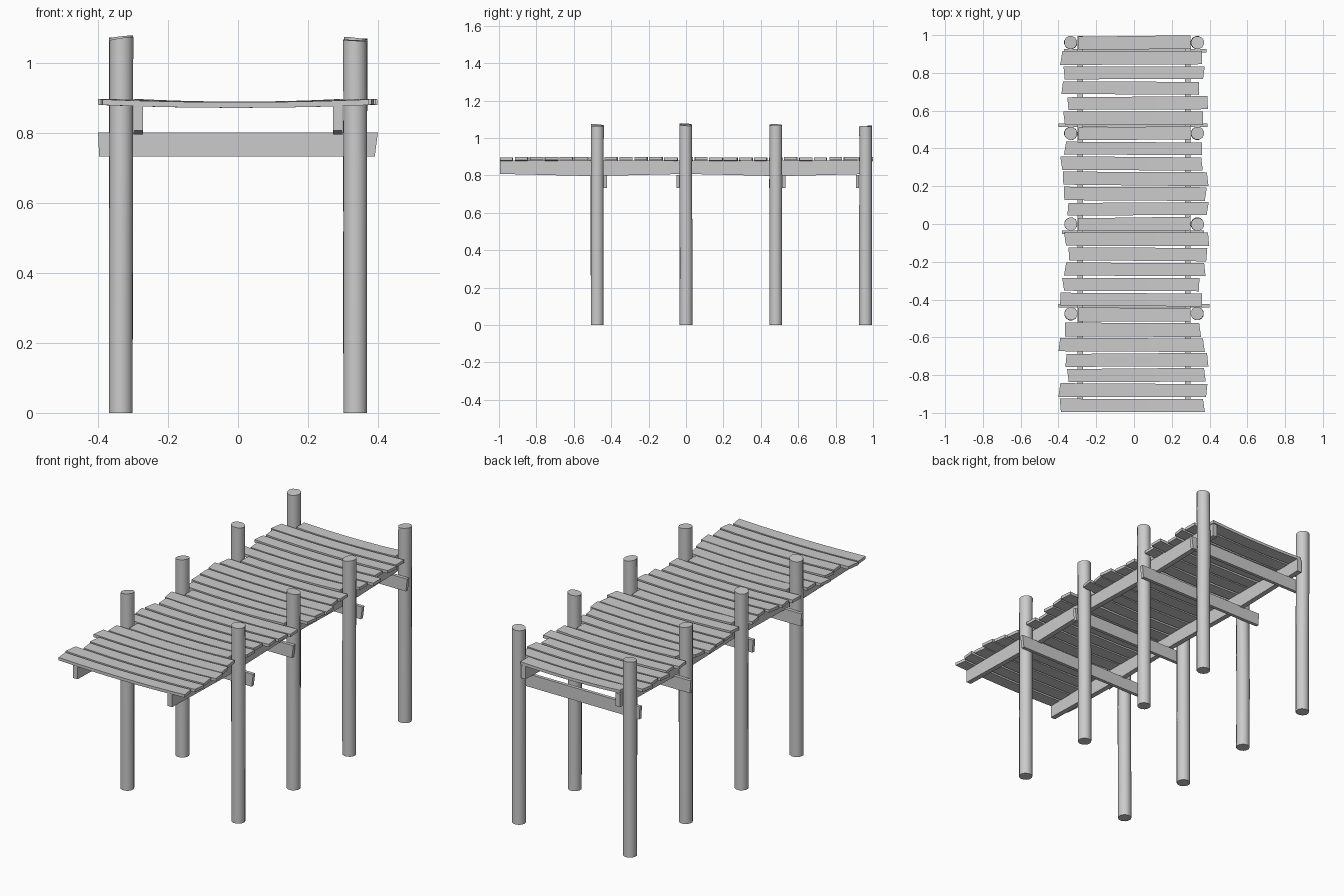
import bpy, bmesh, math, random

random.seed(4)
if "Cube" in bpy.data.objects:
    bpy.data.objects.remove(bpy.data.objects["Cube"], do_unlink=True)

GREY = (0.6, 0.6, 0.6, 1.0)
wood = bpy.data.materials.new("grey_wood")
wood.use_nodes = True
wood.diffuse_color = GREY
wood.node_tree.nodes["Principled BSDF"].inputs["Base Color"].default_value = GREY

POST_ROWS = (-0.475, 0.0, 0.48, 0.96)
POST_X = 0.335
PITCH = 0.08


def finish(bm, name):
    bmesh.ops.recalc_face_normals(bm, faces=bm.faces)
    mesh = bpy.data.meshes.new(name)
    bm.to_mesh(mesh)
    bm.free()
    mesh.materials.append(wood)
    obj = bpy.data.objects.new(name, mesh)
    bpy.context.collection.objects.link(obj)
    return obj


def loft(name, rings):
    """Join equal-sized rings of points into a capped solid."""
    bm = bmesh.new()
    loops = [[bm.verts.new(p) for p in ring] for ring in rings]
    n = len(loops[0])
    for a, b in zip(loops, loops[1:]):
        for i in range(n):
            j = (i + 1) % n
            bm.faces.new((a[i], a[j], b[j], b[i]))
    bm.faces.new(loops[0])
    bm.faces.new(loops[-1])
    return finish(bm, name)


def jitter(amount):
    return random.uniform(-amount, amount)


# Deck planks: thin, slightly sagging boards with skewed ends
def plank(name, y, left, right, skew):
    rings = []
    skew_l, skew_r = jitter(skew), jitter(skew)
    wide_l, wide_r = 0.035 + jitter(0.002), 0.035 + jitter(0.002)
    lift, turn = jitter(0.001), jitter(0.003)
    steps = 8
    for i in range(steps + 1):
        t = i / steps
        s = 2 * t - 1
        x = left + (right - left) * t
        half = wide_l + (wide_r - wide_l) * t
        slant = skew_l * (1 - t) + skew_r * t
        yc = y + turn * s
        top = 0.889 + 0.008 * s * s + lift
        low = top - 0.016
        rings.append([(x - slant, yc - half, low), (x + slant, yc + half, low),
                      (x + slant, yc + half, top), (x - slant, yc - half, top)])
    loft(name, rings)


# Plank end positions from front to back, None where posts shorten the board
ENDS = [(-.39, .37), (-.395, .385), (-.35, .375), (-.36, .39), (-.395, .37), (-.365, .35), None,
        (-.39, .36), (-.375, .345), (-.365, .375), (-.345, .385), (-.365, .395), None,
        (-.35, .39), (-.37, .38), (-.375, .39), (-.385, .36), (-.365, .36), None,
        (-.37, .365), (-.35, .39), (-.38, .345), (-.37, .37), (-.385, .36), None]
for i, ends in enumerate(ENDS):
    y = (i - 12) * PITCH
    left, right = ends or (-0.295, 0.3)
    plank(f"plank_{i + 1}", y, left, right, 0.006 if ends else 0.001)

# Long beams under the deck, with a gently wavy lower edge
for side, x in (("left", 0.285), ("right", -0.285)):
    rings = []
    for i in range(9):
        y = -0.995 + 1.99 * i / 8
        low = 0.802 + 0.006 * math.cos(y * 2 * math.pi)
        rings.append([(x - 0.014, y, low), (x + 0.014, y, low),
                      (x + 0.014, y, 0.879), (x - 0.014, y, 0.879)])
    loft(f"long_beam_{side}", rings)

# Cross beams on alternating sides of the post rows, with angled ends
CROSS_ENDS = ((-0.4, 0.4), (-0.38, 0.37), (-0.4, 0.39), (-0.37, 0.385))
for k, (row, (left, right)) in enumerate(zip(POST_ROWS, CROSS_ENDS)):
    y = row + (0.043 if k % 2 == 0 else -0.043)
    rings = []
    for x, inset in ((left, 0.003), (0, 0), (right, -0.009)):
        rings.append([(x + inset, y - 0.009, 0.733), (x + inset, y + 0.009, 0.733),
                      (x, y + 0.009, 0.802), (x, y - 0.009, 0.802)])
    loft(f"cross_beam_{k + 1}", rings)

# Round posts with a slight wobble and a slanted top
SIDES = 12
for k, row in enumerate(POST_ROWS):
    for side, sign in (("left", 1), ("right", -1)):
        height = (1.065, 1.07, 1.066, 1.06)[k] + (0.004 if sign < 0 else 0)
        tilt_x, tilt_y = jitter(0.15), jitter(0.1)
        rings = []
        for t in (0, 0.35, 0.7, 1):
            cx = sign * POST_X + jitter(0.002) * t
            cy = row + jitter(0.002) * t
            ring = []
            for i in range(SIDES):
                a = 2 * math.pi * (i + 0.5) / SIDES
                dx, dy = 0.035 * math.cos(a), 0.035 * math.sin(a)
                slope = (tilt_x * dx + tilt_y * dy) if t == 1 else 0
                ring.append((cx + dx, cy + dy, height * t + slope))
            rings.append(ring)
        post = loft(f"post_{side}_{k + 1}", rings)
        bpy.ops.object.select_all(action="DESELECT")
        post.select_set(True)
        bpy.context.view_layer.objects.active = post
        bpy.ops.object.shade_smooth_by_angle(angle=math.radians(40))
